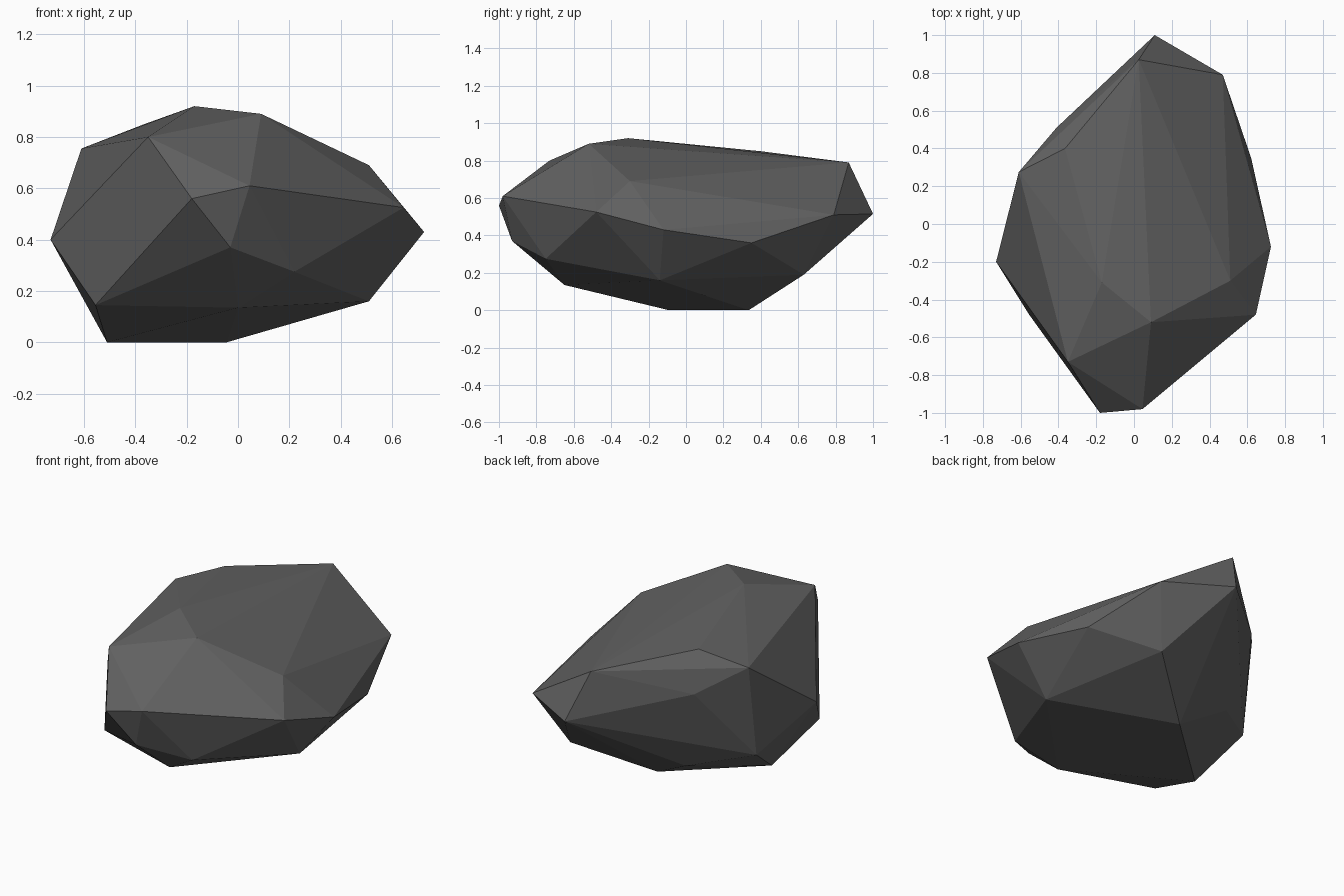
import bpy
import bmesh
from mathutils import Vector

# Remove the default cube only
default_cube = bpy.data.objects.get("Cube")
if default_cube:
    bpy.data.objects.remove(default_cube, do_unlink=True)


def make_material(name, colour):
    material = bpy.data.materials.new(name)
    material.use_nodes = True
    material.diffuse_color = colour
    shader = next(node for node in material.node_tree.nodes if node.type == "BSDF_PRINCIPLED")
    shader.inputs["Base Color"].default_value = colour
    shader.inputs["Roughness"].default_value = 0.9
    return material


def make_boulder(name, corners, material):
    """Wrap a faceted convex shell around the given corner points."""
    shell = bmesh.new()
    for corner in corners:
        shell.verts.new(Vector(corner))
    hull = bmesh.ops.convex_hull(shell, input=shell.verts[:], use_existing_faces=False)
    # Drop any corner that ended up inside the shell
    loose = [v for v in shell.verts if not v.link_faces]
    bmesh.ops.delete(shell, geom=loose, context="VERTS")
    bmesh.ops.recalc_face_normals(shell, faces=shell.faces[:])
    for face in shell.faces:
        face.smooth = False
    mesh = bpy.data.meshes.new(name)
    shell.to_mesh(mesh)
    shell.free()
    mesh.materials.append(material)
    boulder = bpy.data.objects.new(name, mesh)
    bpy.context.collection.objects.link(boulder)
    return boulder


# Chipped corners of the stone, grouped by height
crown = [(-.17, -.31, .92), (.09, -.52, .89), (-.35, -.73, .8), (-.61, .275, .755),
         (-.365, .4, .85), (.025, .87, .79), (.51, -.3, .69)]
girdle = [(-.73, -.2, .4), (-.18, -1, .56), (.045, -.98, .61), (-.03, -.93, .37),
          (.645, -.48, .525), (.725, -.12, .43), (.62, .35, .36), (.47, .79, .51),
          (.11, 1, .515), (-.41, .51, .63)]
underside = [(-.555, -.48, .145), (0, -.65, .135), (.22, -.75, .275), (.51, -.14, .16),
             (.33, .63, .19), (-.3, .43, .14), (-.61, .2, .2)]
base_edge = [(-.51, -.09, 0), (-.045, .335, 0)]

stone_grey = make_material("dark stone grey", (.12, .12, .12, 1))
make_boulder("boulder", crown + girdle + underside + base_edge, stone_grey)
